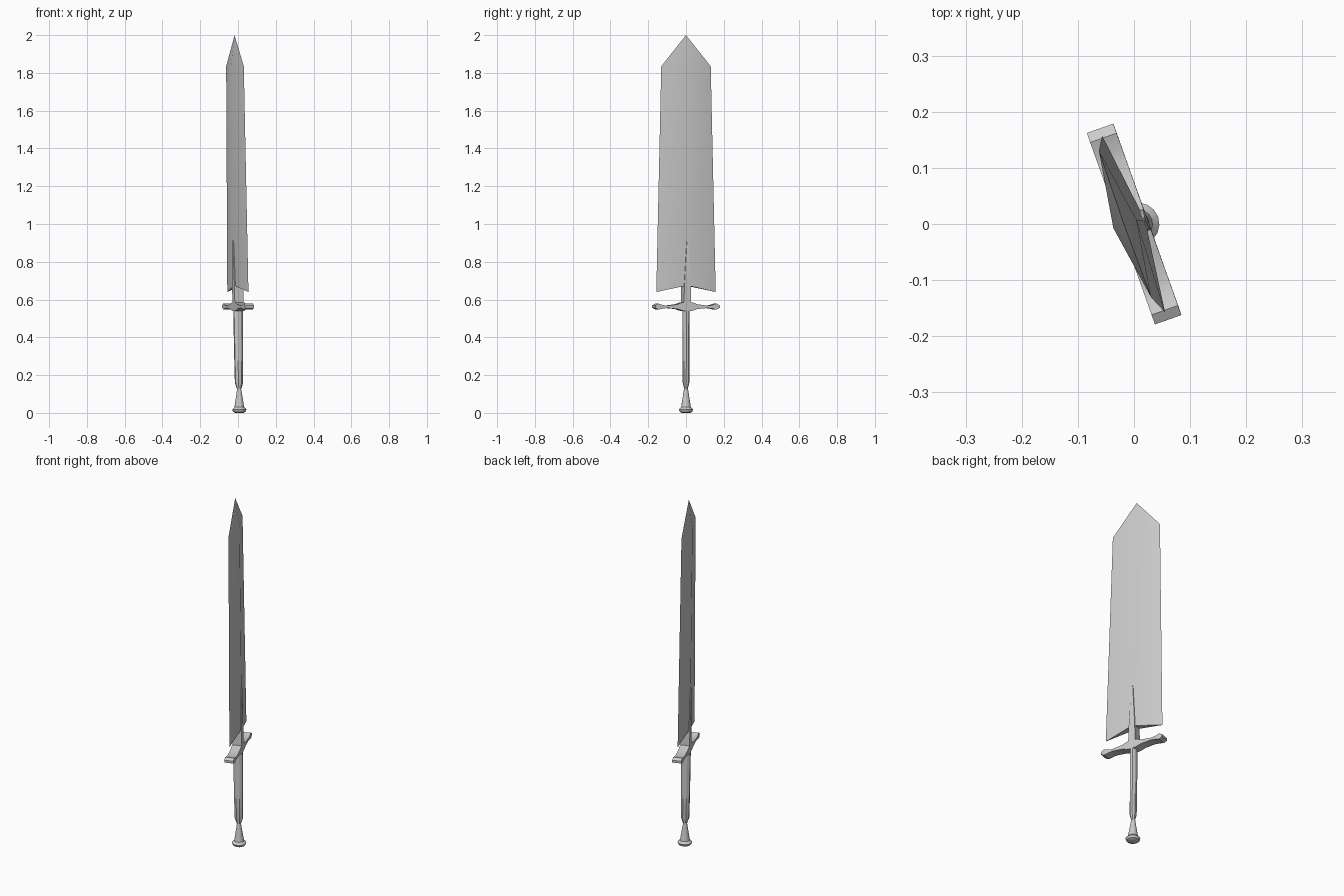
import bpy, bmesh
from math import cos, sin, pi, radians
from mathutils import Matrix

if "Cube" in bpy.data.objects:
    bpy.data.objects.remove(bpy.data.objects["Cube"])

# the whole sword is turned about z and leans slightly along x
TURN = Matrix.Rotation(radians(19.6), 4, 'Z')


def place(name, bm, smooth=True):
    bm.transform(TURN)
    for v in bm.verts:
        v.co.x += 0.0075 - 0.0128 * v.co.z
    bmesh.ops.recalc_face_normals(bm, faces=bm.faces)
    mesh = bpy.data.meshes.new(name)
    bm.to_mesh(mesh)
    bm.free()
    obj = bpy.data.objects.new(name, mesh)
    bpy.context.collection.objects.link(obj)
    if smooth:
        bpy.ops.object.select_all(action='DESELECT')
        obj.select_set(True)
        bpy.context.view_layer.objects.active = obj
        bpy.ops.object.shade_smooth_by_angle(angle=radians(30))
    return obj


def bridge(bm, r0, r1):
    n = len(r0)
    for i in range(n):
        j = (i + 1) % n
        bm.faces.new((r0[i], r0[j], r1[j], r1[i]))


def loft(name, rings, sides, phase=0.0):
    # rings: (height, half thickness, half width)
    bm = bmesh.new()
    k = 1 / cos(pi / 4) if sides == 4 else 1
    loops = []
    for z, a, b in rings:
        loops.append([bm.verts.new((k * a * cos(phase + 2 * pi * i / sides),
                                    k * b * sin(phase + 2 * pi * i / sides), z))
                      for i in range(sides)])
    for r0, r1 in zip(loops, loops[1:]):
        bridge(bm, r0, r1)
    bm.faces.new(loops[0])
    bm.faces.new(loops[-1])
    return place(name, bm)


# blade: diamond section, notched base, pointed tip
bm = bmesh.new()
t = 0.022
base = [bm.verts.new(p) for p in ((t, 0, 0.675), (0, 0.167, 0.64), (-t, 0, 0.675), (0, -0.167, 0.64))]
top = [bm.verts.new(p) for p in ((t, 0, 1.84), (0, 0.139, 1.835), (-t, 0, 1.84), (0, -0.139, 1.835))]
tip = bm.verts.new((0, 0, 2))
bridge(bm, base, top)
for i in range(4):
    bm.faces.new((top[i], top[(i + 1) % 4], tip))
bm.faces.new((base[0], base[1], base[2]))
bm.faces.new((base[0], base[2], base[3]))
place("blade", bm)

# spike clasping the blade above the guard
loft("blade_spike", [(0.57, 0.025, 0.020), (0.67, 0.025, 0.018), (0.905, 0.026, 0.004), (0.916, 0.022, 0.002)],
     4, pi / 4)

# crossguard: mirrored profile (along, bottom, top) extruded through its thickness
half = [(0.0, 0.538, 0.587), (0.028, 0.541, 0.585), (0.055, 0.550, 0.575), (0.11, 0.555, 0.568),
        (0.135, 0.553, 0.570), (0.163, 0.547, 0.579), (0.181, 0.556, 0.569)]
stations = [(-u, lo, hi) for u, lo, hi in reversed(half[1:])] + half
bm = bmesh.new()
loops = [[bm.verts.new((x, u, z)) for x, z in ((-0.025, lo), (0.025, lo), (0.025, hi), (-0.025, hi))]
         for u, lo, hi in stations]
for r0, r1 in zip(loops, loops[1:]):
    bridge(bm, r0, r1)
bm.faces.new(loops[0])
bm.faces.new(loops[-1])
place("crossguard", bm)

# grip: flattened octagonal shaft narrowing to the neck
loft("grip", [(0.125, 0.011, 0.009), (0.16, 0.023, 0.017), (0.30, 0.025, 0.017), (0.55, 0.027, 0.018)],
     8, pi / 8)

# pommel: flared cone ending in a disc
loft("pommel", [(0.0, 0.022, 0.022), (0.006, 0.033, 0.033), (0.018, 0.038, 0.038), (0.03, 0.026, 0.026),
                (0.08, 0.018, 0.018), (0.13, 0.010, 0.010)], 16)
